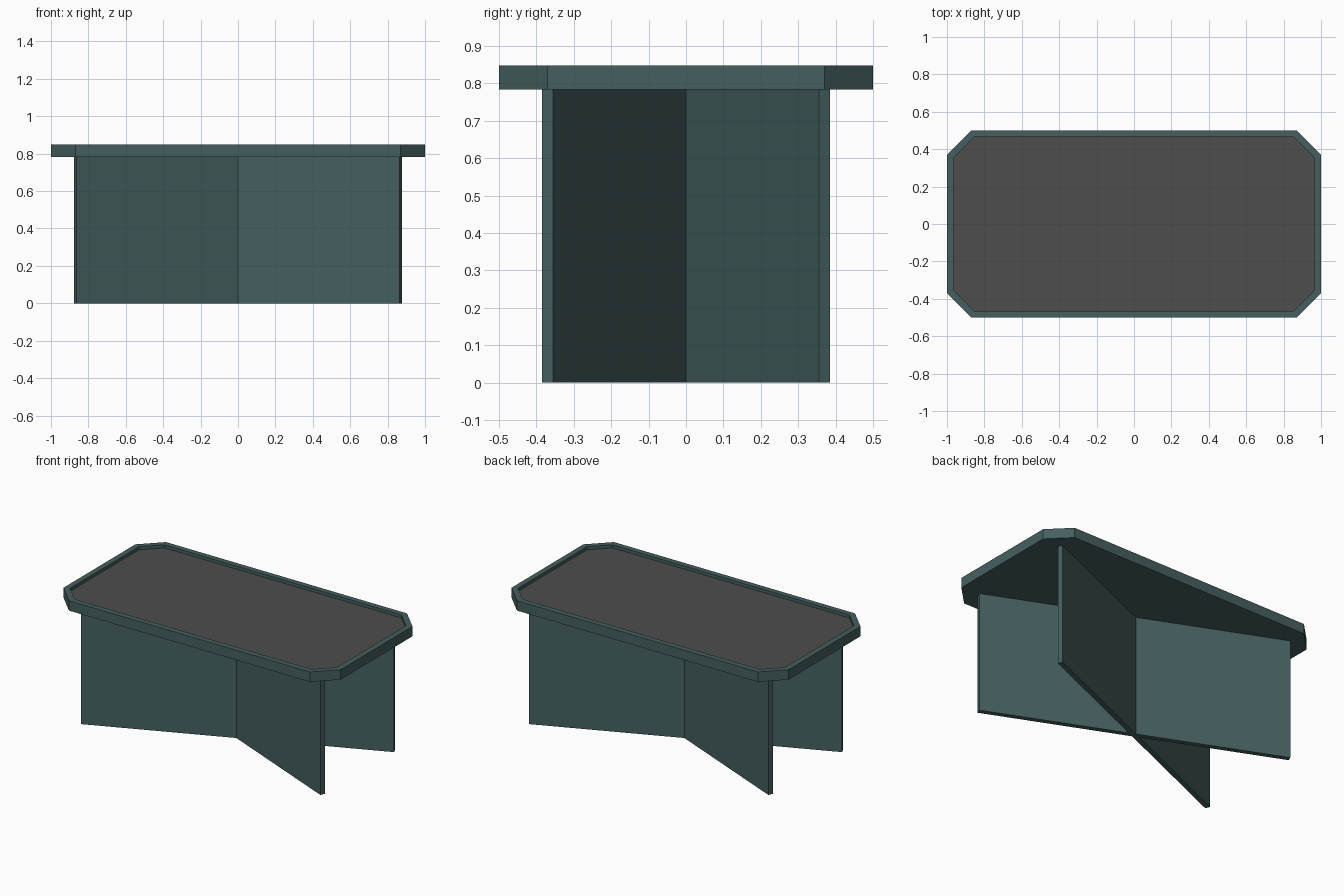
import bpy, bmesh, math

if "Cube" in bpy.data.objects:
    bpy.data.objects.remove(bpy.data.objects["Cube"])

TOP_Z, UNDER_Z = 0.848, 0.783


def material(name, color):
    m = bpy.data.materials.new(name)
    m.diffuse_color = color
    m.use_nodes = True
    m.node_tree.nodes["Principled BSDF"].inputs["Base Color"].default_value = m.diffuse_color
    return m


paint = material("teal_paint", (0.06, 0.115, 0.115, 1))
inlay = material("dark_grey_inlay", (0.075, 0.075, 0.075, 1))


def add_object(name, bm, *mats):
    bmesh.ops.recalc_face_normals(bm, faces=bm.faces)
    mesh = bpy.data.meshes.new(name)
    bm.to_mesh(mesh)
    bm.free()
    for m in mats:
        mesh.materials.append(m)
    ob = bpy.data.objects.new(name, mesh)
    bpy.context.collection.objects.link(ob)
    return ob


# Tabletop: chamfered slab with a raised rim around a recessed inlay
corner = [(1, 0.37), (0.87, 0.5)]
outline = corner + [(-x, y) for x, y in reversed(corner)]
outline += [(-x, -y) for x, y in outline]
bm = bmesh.new()
base = bm.faces.new([bm.verts.new((x, y, UNDER_Z)) for x, y in outline])
slab = bmesh.ops.extrude_face_region(bm, geom=[base], use_keep_orig=True)["geom"]
bmesh.ops.translate(bm, vec=(0, 0, TOP_Z - UNDER_Z),
                    verts=[g for g in slab if isinstance(g, bmesh.types.BMVert)])
bmesh.ops.recalc_face_normals(bm, faces=bm.faces)
top = max(bm.faces, key=lambda f: f.calc_center_median().z)
bmesh.ops.inset_region(bm, faces=[top], thickness=0.036, use_even_offset=True)
bmesh.ops.inset_region(bm, faces=[top], thickness=0, depth=-0.02)
top.material_index = 1
add_object("tabletop", bm, paint, inlay)

# Two upright leg panels crossing at the centre, reaching towards the corners
length, thickness = 2 * math.hypot(0.87, 0.37), 0.032
angle = math.atan2(0.37, 0.87)
for name, side in (("leg_panel_a", 1), ("leg_panel_b", -1)):
    bm = bmesh.new()
    bmesh.ops.create_cube(bm, size=1)
    bmesh.ops.scale(bm, vec=(length, thickness, UNDER_Z), verts=bm.verts)
    leg = add_object(name, bm, paint)
    leg.location.z = UNDER_Z / 2
    leg.rotation_euler.z = side * angle
